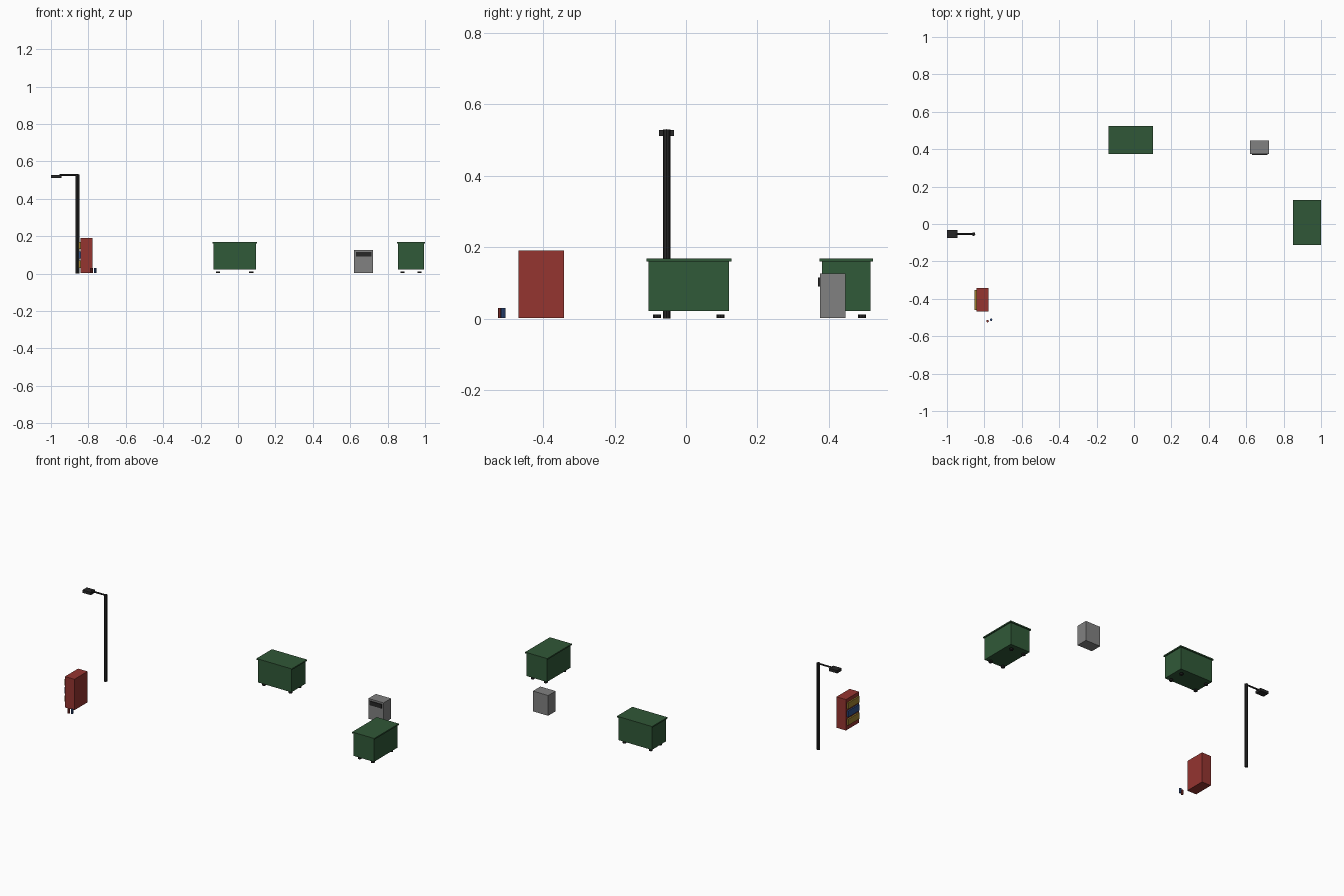
import bpy
import math

if "Cube" in bpy.data.objects:
    bpy.data.objects.remove(bpy.data.objects["Cube"])


def mat(name, rgb):
    m = bpy.data.materials.new(name)
    m.diffuse_color = (*rgb, 1)
    m.use_nodes = True
    m.node_tree.nodes["Principled BSDF"].inputs["Base Color"].default_value = m.diffuse_color
    return m


GREEN = mat("green", (0.03, 0.10, 0.04))
DARK_GREEN = mat("lid_green", (0.03, 0.095, 0.038))
BLACK = mat("black", (0.02, 0.02, 0.02))
RED = mat("red", (0.30, 0.035, 0.03))
YELLOW = mat("yellow", (0.35, 0.22, 0.03))
BLUE = mat("blue", (0.03, 0.08, 0.25))
GREY = mat("grey", (0.22, 0.22, 0.22))


def finish(name, m):
    o = bpy.context.object
    o.name = name
    o.data.materials.append(m)
    return o


def box(name, lo, hi, m):
    """Box spanning two opposite corners."""
    bpy.ops.mesh.primitive_cube_add(size=1, location=[(a + b) / 2 for a, b in zip(lo, hi)])
    o = finish(name, m)
    o.scale = [b - a for a, b in zip(lo, hi)]
    bpy.ops.object.transform_apply(location=False, rotation=False)
    return o


def cyl(name, loc, r, h, m, sides=8, rot=(0, 0, 0)):
    bpy.ops.mesh.primitive_cylinder_add(vertices=sides, radius=r, depth=h, location=loc, rotation=rot)
    return finish(name, m)


def dumpster(name, cx, cy, wx, wy):
    """Bin body, overhanging lid and four casters."""
    def slab(part, half_x, half_y, z0, z1, m):
        box(f"{name}_{part}", (cx - half_x, cy - half_y, z0), (cx + half_x, cy + half_y, z1), m)
    slab("body", wx / 2 - 0.006, wy / 2 - 0.006, 0.021, 0.161, GREEN)
    slab("lid", wx / 2, wy / 2, 0.160, 0.168, DARK_GREEN)
    for i, sx in enumerate((-1, 1)):
        for j, sy in enumerate((-1, 1)):
            cyl(f"{name}_caster_{i}{j}",
                (cx + sx * (wx / 2 - 0.03), cy + sy * (wy / 2 - 0.03), 0.007), 0.011, 0.01, BLACK)


# Two dumpsters, the second turned a quarter
dumpster("dumpster_a", -0.018, 0.449, 0.238, 0.149)
dumpster("dumpster_b", 0.925, 0.008, 0.149, 0.238)

# Grey newspaper box with slot
box("paper_box", (0.62, 0.375, 0.002), (0.723, 0.447, 0.126), GREY)
box("paper_box_slot", (0.63, 0.37, 0.09), (0.713, 0.38, 0.115), BLACK)

# Vending machine with three display rows on its left side
box("vending_machine", (-0.843, -0.469, 0.002), (-0.779, -0.342, 0.191), RED)
for i, (z, m) in enumerate(((0.05, YELLOW), (0.1, BLUE), (0.15, YELLOW))):
    box(f"display_row_{i}", (-0.852, -0.459, z - 0.019), (-0.84, -0.352, z + 0.019), m)

# Discarded cans
cyl("can_red", (-0.783, -0.519, 0.016), 0.007, 0.028, RED)
cyl("can_blue", (-0.764, -0.512, 0.016), 0.007, 0.028, BLUE)

# Street lamp
cyl("lamp_pole", (-0.858, -0.054, 0.265), 0.01, 0.53, BLACK)
cyl("lamp_arm", (-0.904, -0.054, 0.526), 0.005, 0.1, BLACK, 8, (0, math.pi / 2, 0))
box("lamp_head", (-1.0, -0.075, 0.511), (-0.944, -0.033, 0.528), BLACK)
